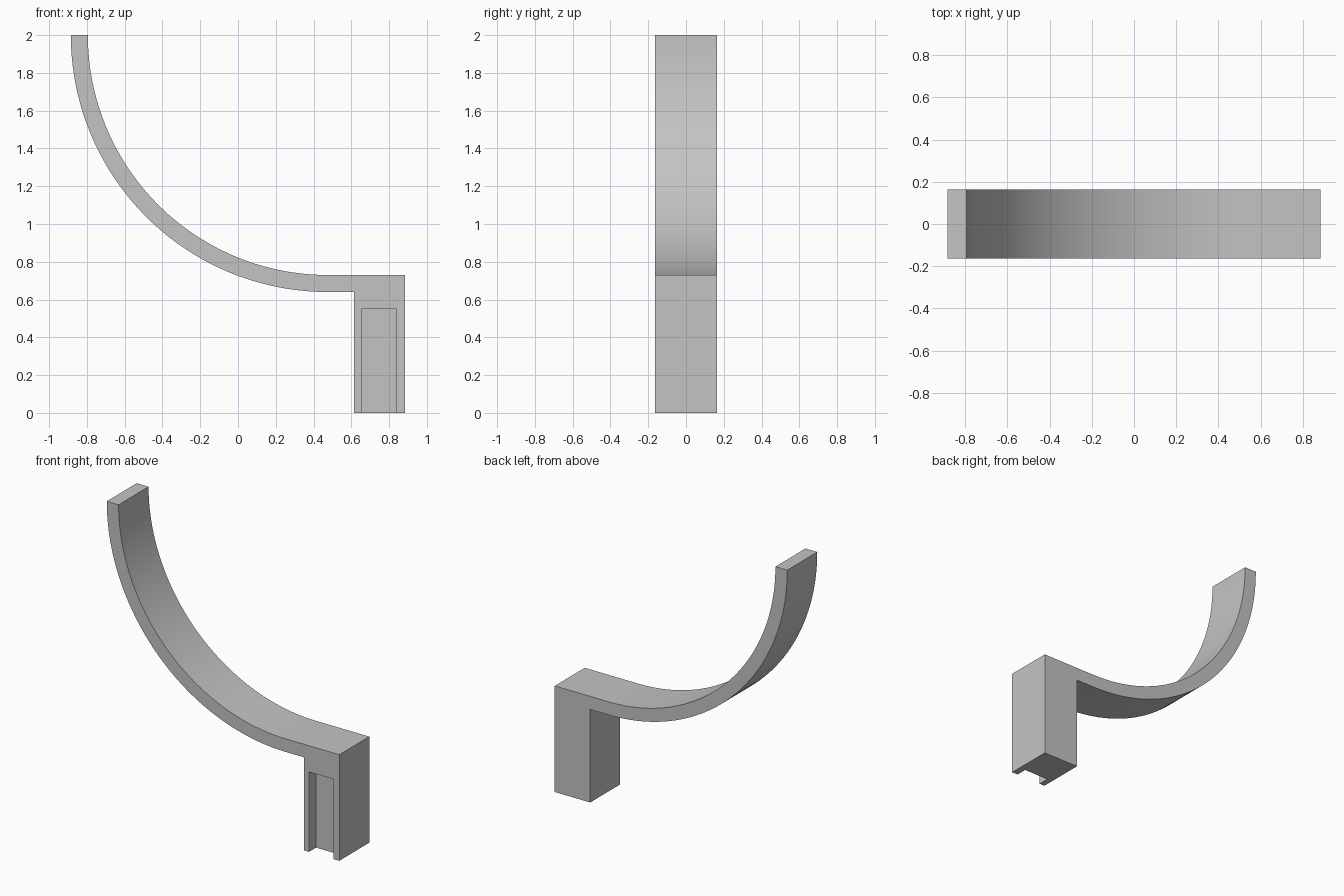
import bpy, bmesh
from math import sin, cos, pi

cube = bpy.data.objects.get("Cube")
if cube:
    bpy.data.objects.remove(cube, do_unlink=True)

HALF_WIDTH = 0.163
HALF_X = 0.885
CENTRE_X, CENTRE_Z = 0.475, 2.0
R_INNER, R_OUTER = 1.27, 1.36
SEGMENTS = 40

grey = bpy.data.materials.new("light grey")
grey.use_nodes = True
colour = (0.55, 0.55, 0.55, 1)
grey.diffuse_color = colour
grey.node_tree.nodes["Principled BSDF"].inputs["Base Color"].default_value = colour


def arc(radius):
    """Quarter circle from the raised tip down to the level end."""
    angles = [pi + pi / 2 * i / SEGMENTS for i in range(SEGMENTS + 1)]
    return [(CENTRE_X + radius * cos(a), CENTRE_Z + radius * sin(a)) for a in angles]


def extrude_profile(name, points, y0, y1):
    """Solid with an x-z outline, running from y0 to y1."""
    bm = bmesh.new()
    face = bm.faces.new([bm.verts.new((x, y0, z)) for x, z in points])
    result = bmesh.ops.extrude_face_region(bm, geom=[face])
    moved = [v for v in result["geom"] if isinstance(v, bmesh.types.BMVert)]
    bmesh.ops.translate(bm, verts=moved, vec=(0, y1 - y0, 0))
    bmesh.ops.recalc_face_normals(bm, faces=bm.faces)
    mesh = bpy.data.meshes.new(name)
    bm.to_mesh(mesh)
    bm.free()
    mesh.materials.append(grey)
    obj = bpy.data.objects.new(name, mesh)
    bpy.context.collection.objects.link(obj)
    return obj


# Curved arm and mounting block share one outline
block_left = 0.615
outline = arc(R_INNER)
outline += [(HALF_X, CENTRE_Z - R_INNER), (HALF_X, 0), (block_left, 0),
            (block_left, CENTRE_Z - R_OUTER)]
outline += reversed(arc(R_OUTER))
hook = extrude_profile("curved_hook", outline, -HALF_WIDTH, HALF_WIDTH)

# Slot in the front of the block, open at the bottom
slot = [(0.655, -0.1), (0.84, -0.1), (0.84, 0.55), (0.655, 0.55)]
cutter = extrude_profile("slot_cutter", slot, -HALF_WIDTH - 0.1, -HALF_WIDTH + 0.076)
cutter.hide_render = True

cut = hook.modifiers.new("slot", "BOOLEAN")
cut.operation = "DIFFERENCE"
cut.solver = "EXACT"
cut.object = cutter

bpy.ops.object.select_all(action="DESELECT")
hook.select_set(True)
bpy.context.view_layer.objects.active = hook
bpy.ops.object.modifier_apply(modifier=cut.name)
bpy.data.objects.remove(cutter, do_unlink=True)
bpy.ops.object.shade_smooth_by_angle()
